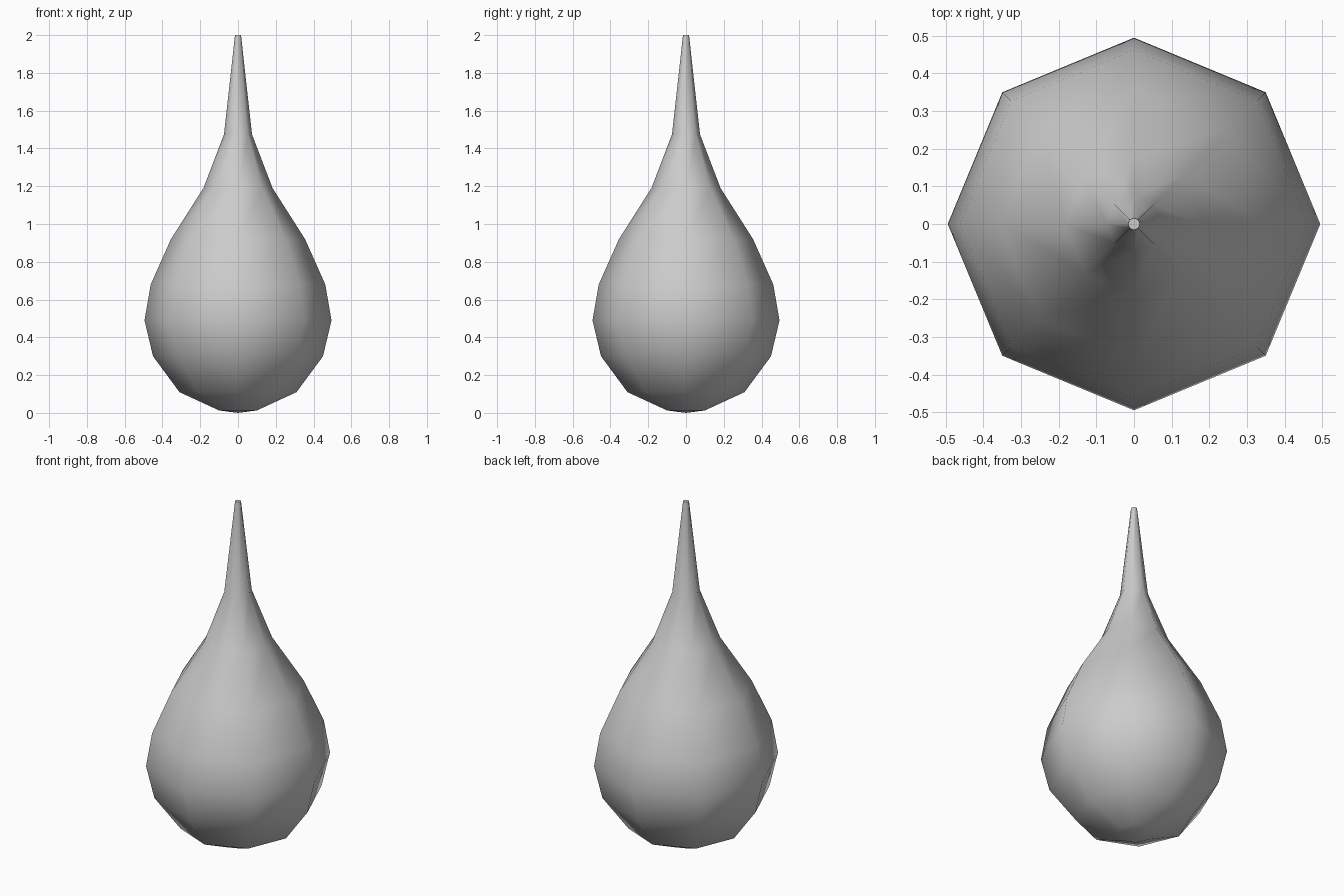
import bpy, bmesh
from math import cos, sin, pi

if "Cube" in bpy.data.objects:
    bpy.data.objects.remove(bpy.data.objects["Cube"])

SIDES = 8
# (radius, height) profile from the base up to the neck tip
PROFILE = [(0.10, 0.013), (0.31, 0.11), (0.45, 0.30), (0.495, 0.49),
           (0.462, 0.68), (0.355, 0.92), (0.183, 1.19), (0.074, 1.475), (0.016, 2.0)]

bm = bmesh.new()
rings = [[bm.verts.new((r * cos(2 * pi * i / SIDES), r * sin(2 * pi * i / SIDES), z))
          for i in range(SIDES)] for r, z in PROFILE]

# Teardrop wall
for low, high in zip(rings, rings[1:]):
    for i in range(SIDES):
        j = (i + 1) % SIDES
        bm.faces.new((low[i], low[j], high[j], high[i])).smooth = True

# Shallow pointed base
pole = bm.verts.new((0, 0, 0))
for i in range(SIDES):
    bm.faces.new((pole, rings[0][(i + 1) % SIDES], rings[0][i])).smooth = True

# Flat tip with a sharp rim
cap = bm.faces.new(rings[-1])
for edge in cap.edges:
    edge.smooth = False

bmesh.ops.recalc_face_normals(bm, faces=bm.faces)
mesh = bpy.data.meshes.new("teardrop_body")
bm.to_mesh(mesh)
bm.free()
bpy.context.collection.objects.link(bpy.data.objects.new("teardrop_body", mesh))
